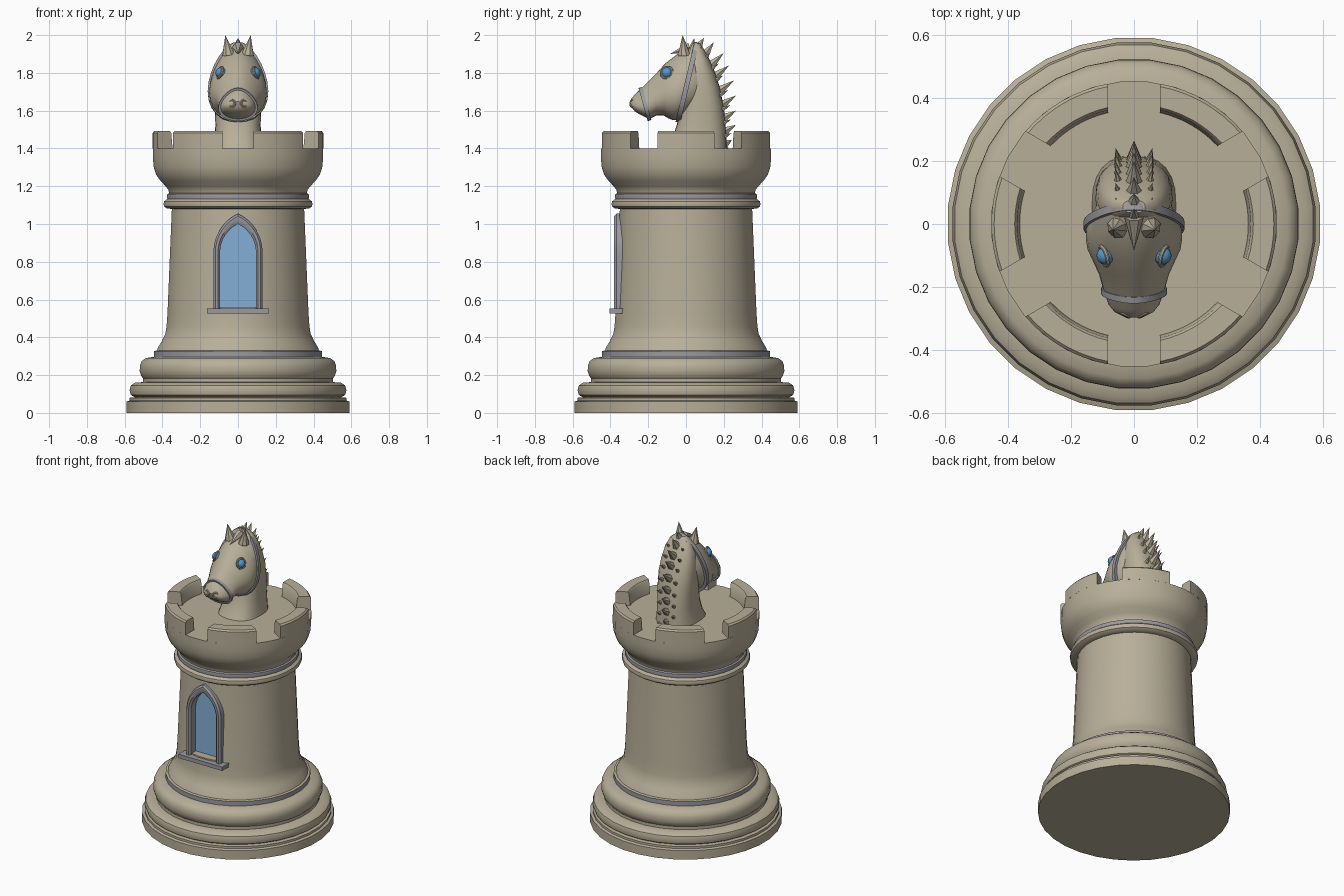
import bpy, bmesh, math
from mathutils import Vector

if "Cube" in bpy.data.objects:
    bpy.data.objects.remove(bpy.data.objects["Cube"])

def material(name, rgb):
    m = bpy.data.materials.new(name)
    m.diffuse_color = (*rgb, 1)
    m.use_nodes = True
    m.node_tree.nodes["Principled BSDF"].inputs["Base Color"].default_value = m.diffuse_color
    return m

STONE = material("warm stone", (0.48, 0.43, 0.32))
TRIM = material("grey trim", (0.32, 0.32, 0.35))
GLASS = material("window blue", (0.23, 0.43, 0.67))
EYE = material("eye blue", (0.09, 0.31, 0.58))

def finish(name, bm, mat):
    bmesh.ops.recalc_face_normals(bm, faces=bm.faces)
    me = bpy.data.meshes.new(name)
    bm.to_mesh(me)
    bm.free()
    me.materials.append(mat)
    ob = bpy.data.objects.new(name, me)
    bpy.context.collection.objects.link(ob)
    return ob

def loft(name, rings, mat, wrap=False):
    """Skin closed rings of points; cap the ends or join last to first."""
    bm = bmesh.new()
    vs = [[bm.verts.new(p) for p in r] for r in rings]
    n = len(vs[0])
    pairs = list(zip(vs, vs[1:])) + ([(vs[-1], vs[0])] if wrap else [])
    for a, b in pairs:
        for i in range(n):
            j = (i + 1) % n
            bm.faces.new((a[i], a[j], b[j], b[i]))
    if not wrap:
        bm.faces.new(vs[0])
        bm.faces.new(vs[-1])
    return finish(name, bm, mat)

def circle(r, z, n=32):
    return [(r * math.cos((i + .5) * math.tau / n), r * math.sin((i + .5) * math.tau / n), z)
            for i in range(n)]

# Tower body: one turned profile, trim bands coloured by height
profile = [(.592, 0), (.592, .06), (.576, .066), (.576, .08), (.55, .083), (.57, .095), (.577, .12),
           (.57, .145), (.548, .16), (.505, .163), (.505, .183), (.515, .195), (.523, .22),
           (.522, .25), (.512, .275), (.49, .29), (.447, .297), (.447, .327), (.432, .331),
           (.424, .35), (.405, .38), (.386, .42), (.38, .46), (.375, .53), (.352, 1.08),
           (.378, 1.082), (.393, 1.093), (.396, 1.106), (.393, 1.12), (.376, 1.133),
           (.378, 1.145), (.376, 1.158), (.366, 1.163), (.37, 1.18), (.385, 1.2), (.412, 1.228),
           (.435, 1.26), (.448, 1.3), (.453, 1.35), (.453, 1.4)]
tower = loft("tower_body", [circle(r, z) for r, z in profile], STONE)
tower.data.materials.append(TRIM)
for p in tower.data.polygons:
    z = p.center.z
    p.material_index = int(.298 < z < .328 or 1.134 < z < 1.162)

# Battlements: six wall blocks with parallel-sided gaps
wall = [(.452, 1.4), (.452, 1.482), (.443, 1.492), (.378, 1.492), (.37, 1.482), (.362, 1.4)]
for k in range(6):
    rings = []
    for i in range(9):
        ring = []
        for r, z in wall:
            half = math.pi / 6 - math.asin(.082 / r)
            a = k * math.pi / 3 + half * (i / 4 - 1)
            ring.append((r * math.cos(a), r * math.sin(a), z))
        rings.append(ring)
    loft(f"battlement_{k + 1}", rings, STONE)

# Pointed window
def arch(w, base, apex, y, spring=.85, n=8):
    h = apex - spring
    R = (w * w + h * h) / (2 * w)
    end = math.asin(min(1, h / R))
    right = [(w, y, base)] + [(w - R + R * math.cos(end * i / n), y, spring + R * math.sin(end * i / n))
                              for i in range(n + 1)]
    return right + [(-x, yy, z) for x, yy, z in reversed(right[:-1])]

cutter = loft("window_cutter", [arch(.097, .56, 1.005, y) for y in (-.6, -.31)], STONE)
cutter.hide_render = True
cutter.hide_viewport = True
cut = tower.modifiers.new("window recess", 'BOOLEAN')
cut.operation = 'DIFFERENCE'
cut.solver = 'EXACT'
cut.object = cutter
loft("window_glass", [arch(.097, .56, 1.005, y) for y in (-.318, -.311)], GLASS)
strips = [arch(w, .545, a, y) for w, a, y in
          [(.13, 1.055, -.32), (.13, 1.055, -.368), (.12, 1.042, -.38), (.106, 1.02, -.38),
           (.095, 1.0, -.37), (.095, 1.0, -.32)]]
loft("window_frame", list(zip(*strips)), TRIM)
bpy.ops.mesh.primitive_cube_add(size=1, location=(0, -.36, .539))
sill = bpy.context.object
sill.name = "window_sill"
sill.scale = (.33, .09, .026)
sill.data.materials.append(TRIM)

# Horse neck: flattened ovals (z, front y, back y, half width)
def oval(z, yf, yb, w, n=24):
    def soft(v):
        return math.copysign(abs(v) ** .8, v)
    return [(w * soft(math.cos(i * math.tau / n)),
             (yf + yb) / 2 + (yb - yf) / 2 * soft(math.sin(i * math.tau / n)), z) for i in range(n)]

neck = [(1.39, -.11, .217, .135), (1.45, -.075, .215, .125), (1.52, -.05, .21, .12),
        (1.62, -.03, .2, .122), (1.72, -.02, .18, .122), (1.8, -.02, .155, .115),
        (1.87, 0, .125, .1), (1.93, .02, .092, .07), (1.955, .035, .075, .035)]
loft("horse_neck", [oval(*s) for s in neck], STONE)

# Horse head: tilted egg sections (top y, top z, bottom y, bottom z, half width)
def section(ty, tz, by, bz, w, scale=1, shift=0, n=28):
    c = Vector((0, (ty + by) / 2, (tz + bz) / 2))
    up = Vector((0, (ty - by) / 2, (tz - bz) / 2))
    side = Vector((0, -up.z, up.y)).normalized()
    pts = []
    for i in range(n):
        t = i * math.tau / n
        s, x = math.sin(t), math.cos(t)
        pts.append(c + side * shift + (up * s + Vector((w * x * (1 - .25 * s), 0, 0))) * scale)
    return pts

cheek = (.055, 1.95, -.04, 1.55, .147)
nose = (-.24, 1.715, -.195, 1.555, .093)
head = [(.1, 1.9, .03, 1.6, .115), cheek, (-.016, 1.92, -.07, 1.55, .148),
        (-.058, 1.89, -.095, 1.56, .143), (-.11, 1.85, -.12, 1.575, .127),
        (-.164, 1.79, -.155, 1.575, .108), nose, (-.272, 1.685, -.245, 1.58, .078),
        (-.288, 1.665, -.272, 1.597, .06), (-.296, 1.648, -.288, 1.618, .035)]
loft("horse_head", [section(*s) for s in head], STONE)

# Bridle straps hugging the head
def strap(name, s, width, lift):
    rows = [section(*s, scale=k, shift=d * width / 2)
            for k, d in ((.95, -1), (lift, -1), (lift, 1), (.95, 1))]
    loft(name, list(zip(*rows)), TRIM, wrap=True)

strap("cheek_strap", cheek, .026, 1.06)
strap("nose_strap", nose, .02, 1.09)

# Spikes: ears, forelock and mane
def spikes(name, items, sides):
    bm = bmesh.new()
    for base, tip, r in items:
        base, tip = Vector(base), Vector(tip)
        d = tip - base
        q = d.to_track_quat('Z', 'Y')
        ring = [bm.verts.new(base + q @ Vector((r * math.cos(i * math.tau / sides),
                                                r * math.sin(i * math.tau / sides), 0)))
                for i in range(sides)]
        top = bm.verts.new(tip)
        bm.faces.new(ring)
        for i in range(sides):
            bm.faces.new((ring[i], ring[(i + 1) % sides], top))
    return finish(name, bm, STONE)

spikes("ears", [((s * .05, -.01, 1.895), (s * .067, -.018, 2.0), .036) for s in (-1, 1)], 8)
spikes("forelock", [((0, .02, 1.935), (0, -.085, 1.9), .03), ((0, .03, 1.93), (0, .045, 1.985), .02)], 6)
mane = [(.06, 1.93, .095, 1.985), (.095, 1.89, .148, 1.963), (.125, 1.835, .2, 1.905),
        (.145, 1.775, .228, 1.84), (.168, 1.7, .254, 1.76), (.182, 1.625, .265, 1.68),
        (.19, 1.555, .265, 1.6), (.195, 1.485, .265, 1.525), (.2, 1.42, .243, 1.445)]
locks = []
for y0, z0, y1, z1 in mane:
    locks.append(((0, y0, z0), (0, y1, z1), .03))
    for s in (-1, 1):
        locks.append(((s * .045, y0 - .012, z0 - .03),
                      (s * .058, y0 + (y1 - y0) * .65, z0 - .03 + (z1 - z0) * .65), .02))
spikes("mane", locks, 6)

# Eyes, eyelids and nostrils, mirrored left and right
for s, side in ((-1, "left"), (1, "right")):
    at = Vector((s * .09, -.1, 1.8))
    out = Vector((s * .88, -.28, .3))
    bpy.ops.mesh.primitive_uv_sphere_add(segments=16, ring_count=10, radius=.029, location=at)
    eye = bpy.context.object
    eye.name = side + "_eye"
    eye.data.materials.append(EYE)
    for name, loc, d, major, minor in (("_eyelid", at + out * .006, out, .031, .007),
                                       ("_nostril", Vector((s * .031, -.286, 1.638)),
                                        Vector((s * .5, -1, .1)), .017, .006)):
        bpy.ops.mesh.primitive_torus_add(major_segments=20, minor_segments=8, major_radius=major,
                                         minor_radius=minor, location=loc,
                                         rotation=d.to_track_quat('Z', 'Y').to_euler())
        bpy.context.object.name = side + name
        bpy.context.object.data.materials.append(STONE)

# Smooth shading with crisp edges
bpy.ops.object.select_all(action='DESELECT')
for ob in bpy.context.scene.objects:
    if ob.type == 'MESH' and not ob.hide_viewport:
        ob.select_set(True)
        bpy.context.view_layer.objects.active = ob
bpy.ops.object.shade_smooth_by_angle(angle=math.radians(35))
